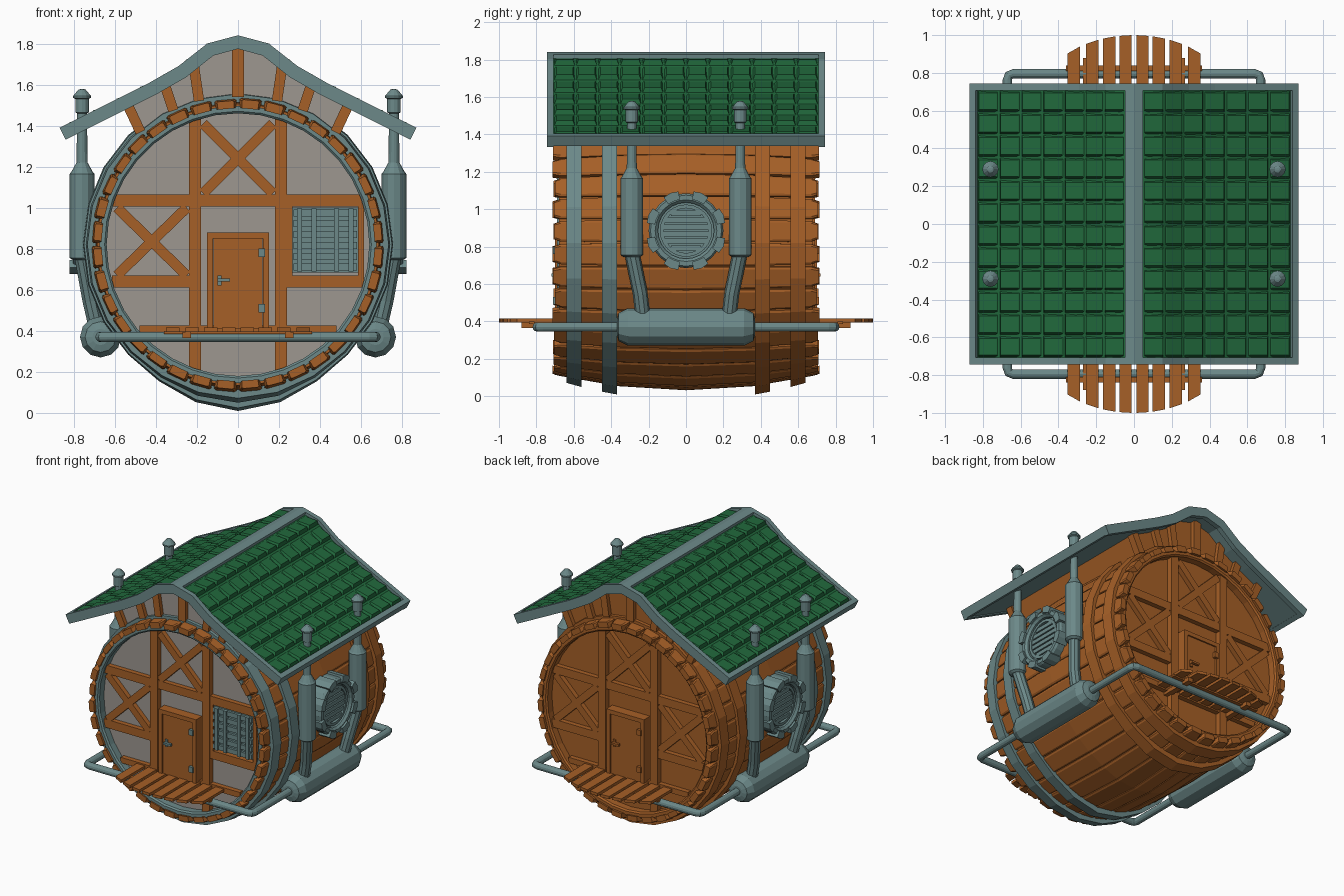
import bpy, bmesh, math, random
from mathutils import Matrix, Vector as V

if "Cube" in bpy.data.objects:
    bpy.data.objects.remove(bpy.data.objects["Cube"])

random.seed(4)
ZC = 0.82                       # height of the barrel axis
COL = {"metal": (0.15, 0.25, 0.25, 1), "wood": (0.38, 0.115, 0.02, 1),
       "tile": (0.015, 0.14, 0.045, 1), "plaster": (0.34, 0.31, 0.28, 1)}
MAT = {}
for k, c in COL.items():
    MAT[k] = bpy.data.materials.new(k)
    MAT[k].diffuse_color = c


class Part:
    """Collects geometry for one named object."""
    def __init__(self, name, mat, M=Matrix()):
        self.bm, self.name, self.mat, self.M = bmesh.new(), name, mat, M

    def loft(self, rings, closed=False):
        R = [[self.bm.verts.new(p) for p in r] for r in rings]
        n = len(R[0])
        for a, b in zip(R, R[1:] + R[:1] if closed else R[1:]):
            for i in range(n):
                self.bm.faces.new((a[i], a[(i + 1) % n], b[(i + 1) % n], b[i]))
        if not closed:
            self.bm.faces.new(R[0])
            self.bm.faces.new(R[-1])

    def box(self, x0, x1, y0, y1, z0, z1):
        self.loft([[(x0, y0, z), (x1, y0, z), (x1, y1, z), (x0, y1, z)] for z in (z0, z1)])

    def beam(self, p, q, w, y0, y1):
        """Plank in the xz plane from p to q, between depths y0 and y1."""
        p, q = V(p), V(q)
        d = (q - p).normalized() * w / 2
        c = [(p.x - d.y, p.y + d.x), (p.x + d.y, p.y - d.x), (q.x + d.y, q.y - d.x), (q.x - d.y, q.y + d.x)]
        self.loft([[(x, y, z) for x, z in c] for y in (y0, y1)])

    def lathe(self, prof, at, axis, n=16, closed=False):
        T = Matrix.Translation(at) @ V(axis).to_track_quat('Z', 'Y').to_matrix().to_4x4()
        self.loft([[T @ V((r * math.cos(2 * math.pi * i / n), r * math.sin(2 * math.pi * i / n), h))
                    for i in range(n)] for r, h in prof], closed)

    def sweep(self, pts, r, up, n=10):
        pts, up, rings = [V(p) for p in pts], V(up), []
        for i, p in enumerate(pts):
            t = pts[min(i + 1, len(pts) - 1)] - pts[max(i - 1, 0)]
            s = t.cross(up).normalized()
            u = s.cross(t).normalized()
            rings.append([p + r * (math.cos(2 * math.pi * k / n) * s + math.sin(2 * math.pi * k / n) * u) for k in range(n)])
        self.loft(rings)

    def done(self):
        self.bm.transform(self.M)
        bmesh.ops.recalc_face_normals(self.bm, faces=self.bm.faces[:])
        me = bpy.data.meshes.new(self.name)
        self.bm.to_mesh(me)
        me.materials.append(MAT[self.mat])
        bpy.context.collection.objects.link(bpy.data.objects.new(self.name, me))


def rad(y, a, sag=0.045):
    u = (y / 0.71) ** 2
    return 0.745 - 0.04 * u + sag * (1 - u) * max(0, -math.sin(a)) ** 10


def pol(y, a, r):
    return (r * math.cos(a), y, ZC + r * math.sin(a))


# Barrel: inner shell and bulging staves
shell = Part("barrel_shell", "wood")
shell.lathe([(rad(y, 0) - 0.022, y) for y in (-.68, -.36, 0, .36, .68)] +
            [(rad(y, 0) - 0.06, y) for y in (.68, 0, -.68)], (0, 0, ZC), (0, 1, 0), 36, True)
shell.done()
staves = Part("barrel_staves", "wood")
N = 36
for i in range(N):
    a, e = 2 * math.pi * (i + 0.5) / N, random.uniform(0.70, 0.715)
    rings, lift = [], random.uniform(-0.004, 0.004)
    for y, f in ((-e, .68), (-.67, .88), (-.36, .95), (0, .97), (.36, .95), (.67, .88), (e, .68)):
        w = f * math.pi / N
        rings.append([pol(y, a + s * w, rad(y, a + s * w) + d) for s, d in
                      ((-1, -.04), (1, -.04), (1, lift - .006), (.8, lift), (-.8, lift), (-1, lift - .006))])
    staves.loft(rings)
staves.done()

# Hoops: metal at the front, wood at the back
for tag, mat, s in (("front", "metal", -1), ("back", "wood", 1)):
    hoops = Part(tag + "_hoops", mat)
    for c in (0.41, 0.6):
        y0, y1 = s * (c - 0.04), s * (c + 0.04)
        rings = []
        for i in range(24):
            a = 2 * math.pi * i / 24
            rings.append([pol(y, a, rad(y, a, .075) + d) for y, d in
                          ((y0, -.02), (y1, -.02), (y1, .022), (y0, .022))])
        hoops.loft(rings, True)
    hoops.done()

# Roof profile helper: t runs down the slope, d goes inward from the top outline
RP = [V(p) for p in ((0, 1.84), (.15, 1.80), (.29, 1.69), (.43, 1.61), (.87, 1.39))]
RT = [0]
for p, q in zip(RP, RP[1:]):
    RT.append(RT[-1] + (q - p).length)
seg = [V((-(q - p).y, (q - p).x)).normalized() for p, q in zip(RP, RP[1:])]
RN = [V((0, 1))] + [(a + b).normalized() for a, b in zip(seg, seg[1:])] + [seg[-1]]


def roof(t, d):
    i = max(k for k in range(4) if RT[k] <= t + 1e-6)
    f = (t - RT[i]) / (RT[i + 1] - RT[i])
    return RP[i].lerp(RP[i + 1], f) - RN[i].lerp(RN[i + 1], f) * d


def strip(part, s, t0, t1, y0, y1, d0, d1):
    rings = []
    for t in [t0] + [k for k in RT if t0 + .001 < k < t1 - .001] + [t1]:
        a, b = roof(t, d0), roof(t, d1)
        rings.append([(s * a.x, y0, a.y), (s * a.x, y1, a.y), (s * b.x, y1, b.y), (s * b.x, y0, b.y)])
    part.loft(rings)


# Roof: slab, rims, ridge, eaves and tiles
frame, tiles = Part("roof_frame", "metal"), Part("roof_tiles", "tile")
L = RT[-1]
rows, cols = 7, 12
for s in (-1, 1):
    strip(frame, s, 0, L, -.73, .73, .03, .058)
    strip(frame, s, 0, L, -.743, -.708, 0, .066)
    strip(frame, s, 0, L, .708, .743, 0, .066)
    strip(frame, s, 0, .05, -.72, .72, 0, .05)
    strip(frame, s, L - .035, L, -.72, .72, 0, .06)
    strip(tiles, s, .04, L - .03, -.71, .71, .022, .04)
    dt, dy = (L - .085) / rows, 1.416 / cols
    for r in range(rows):
        for c in range(cols):
            t0, y0 = .05 + r * dt, -.708 + c * dy
            t1, y1 = t0 + dt, y0 + dy
            lo = [(t0, y0, .03), (t1, y0, .03), (t1, y1, .03), (t0, y1, .03)]
            hi = [(t0 + .015, y0 + .015, .018), (t1 - .02, y0 + .015, -.002),
                  (t1 - .02, y1 - .015, -.002), (t0 + .015, y1 - .015, .018)]
            tiles.loft([[(s * roof(t, d).x, y, roof(t, d).y) for t, y, d in q] for q in (lo, hi)])
frame.done()
tiles.done()


def under(x):
    """Height of the roof underside at x."""
    for p, q in zip(RP, RP[1:]):
        if abs(x) <= q.x:
            return p.y + (q.y - p.y) * (abs(x) - p.x) / (q.x - p.x) - .055


def gable(part, y0, y1):
    rings = []
    for i in range(-12, 13):
        xb = .48 * i / 12
        xt, zb = xb * 1.14, ZC + math.sqrt(.72 ** 2 - xb * xb)
        rings.append([(xb, y0, zb), (xt, y0, under(xt)), (xt, y1, under(xt)), (xb, y1, zb)])
    part.loft(rings)


attic = Part("attic", "wood")
gable(attic, -.58, .58)
attic.done()

# Both end faces; the back one is all wood with a cross instead of the window
for tag, M, metal, plaster in (("front", Matrix(), "metal", "plaster"),
                               ("back", Matrix.Rotation(math.pi, 4, 'Z'), "wood", "wood")):
    front = tag == "front"
    wall = Part(tag + "_wall", plaster, M)
    wall.lathe([(.67, -.63), (.67, -.59)], (0, 0, ZC), (0, 1, 0), 36)
    gable(wall, -.62, -.58)
    wall.done()
    rim = Part(tag + "_rim", metal, M)
    rim.lathe([(.64, -.60), (.64, -.68), (.65, -.69), (.675, -.69), (.675, -.60)], (0, 0, ZC), (0, 1, 0), 36, True)
    rim.done()
    tim = Part(tag + "_timbers", "wood", M)
    Y = (-.665, -.62)
    for s in (-1, 1):
        tim.beam((s * .21, .20), (s * .21, 1.44), .06, -.67, -.62)
        tim.beam((s * .24, .64), (s * .615, .64), .06, *Y)
        tim.beam((-s * .17, 1.07), (s * .17, 1.41), .05, *Y)
        if s < 0 or not front:
            tim.beam((s * .25, .67), (s * .59, 1.0), .05, *Y)
            tim.beam((s * .25, 1.0), (s * .59, .67), .05, *Y)
        for xb in (.19, .315, .475):
            xt = xb * 1.14
            tim.beam((s * xb, ZC + math.sqrt(.725 ** 2 - xb * xb)), (s * xt, under(xt) + .01), .05, -.65, -.6)
    tim.beam((0, 1.54), (0, 1.79), .06, -.65, -.6)
    tim.beam((-.61, 1.035), (.61, 1.035), .06, *Y)
    tim.beam((-.48, .405), (.48, .405), .04, *Y)
    if front:
        for b in (((.25, .66), (.25, 1.02)), ((.60, .66), (.60, 1.02))):
            tim.beam(*b, .03, *Y)
    tim.done()
    door = Part(tag + "_door", "wood", M)
    door.box(-.12, .12, -.69, -.62, .41, .86)
    for x in (-.1375, .1375):
        door.box(x - .0145, x + .0145, -.70, -.62, .41, .88)
    door.box(-.152, .152, -.70, -.62, .85, .88)
    door.done()
    fit = Part(tag + "_door_fittings", metal, M)
    fit.box(-.10, -.08, -.70, -.68, .62, .67)
    fit.box(-.10, -.04, -.72, -.70, .64, .655)
    for z in (.51, .78):
        fit.box(.10, .132, -.712, -.68, z - .02, z + .02)
    fit.done()
    if front:
        win = Part("window_shutter", "metal", M)
        win.box(.265, .585, -.655, -.62, .685, 1.0)
        for i in range(6):
            z = .71 + i * .053
            win.box(.27, .58, -.672, -.65, z - .017, z + .017)
        for x in (.30, .37, .48, .55):
            win.box(x - .012, x + .012, -.682, -.65, .69, .995)
        win.done()
    deck = Part(tag + "_deck", "wood", M)
    for s in (-1, 1):
        for x in (.045, .132, .222, .318):
            e = [-.68 - .32 * math.sqrt(1 - (u / .49) ** 2) for u in (x - .033, x + .033)]
            deck.loft([[(s * (x - .033), -.63, z), (s * (x + .033), -.63, z), (s * (x + .033), e[1], z),
                        (s * (x - .033), e[0], z)] for z in (.395, .415)])
        deck.box(s * .25 - .02, s * .25 + .02, -.88, -.63, .365, .394)
    deck.box(-.36, .36, -.84, -.81, .385, .40)
    deck.done()
    # Pipe wrapping around this end, joining the two tanks
    pipe = Part(tag + "_pipe", "metal", M)
    half = [(.67, -.34, .37), (.67, -.765, .37), (.662, -.787, .37), (.64, -.795, .37)]
    pipe.sweep(half + [(-x, y, z) for x, y, z in half[::-1]], .025, (0, 0, 1), 12)
    pipe.done()

# Sides: tank, exhaust stacks and porthole
for tag, s in (("right", 1), ("left", -1)):
    M = Matrix.Diagonal((s, 1, 1, 1))
    tank = Part(tag + "_tank", "metal", M)
    tank.lathe([(.04, -.37), (.075, -.36), (.1, -.31), (.1, .31), (.075, .36), (.04, .37)], (.67, 0, .37), (0, 1, 0), 12)
    tank.done()
    st = Part(tag + "_stacks", "metal", M)
    for y in (-1, 1):
        st.sweep([(.69, y * .23, .42), (.72, y * .245, .55), (.76, y * .29, .77)], .04, (1, 0, 0))
        st.lathe([(.045, .745), (.06, .755), (.06, 1.165), (.052, 1.175), (.027, 1.22), (.024, 1.46), (.033, 1.465),
                  (.033, 1.53), (.043, 1.535), (.043, 1.545), (.018, 1.575), (.008, 1.578)], (.76, y * .29, 0), (0, 0, 1), 12)
    st.done()
    port = Part(tag + "_porthole", "metal", M)
    c = V((0, 0, .885))
    port.lathe([(.15, .66), (.15, .79), (.165, .805), (.19, .805), (.20, .79), (.20, .66)], c, (1, 0, 0), 24, True)
    port.lathe([(.155, .68), (.155, .765)], c, (1, 0, 0), 24)
    port.lathe([(.12, .75), (.12, .785), (.14, .785), (.14, .75)], c, (1, 0, 0), 24, True)
    for i in range(8):
        a = math.pi * (i + .5) / 4
        port.loft([[(x, r * math.cos(a + k), c.z + r * math.sin(a + k)) for r, k in
                    ((.17, -.2), (.213, -.2), (.218, 0), (.213, .2), (.17, .2), (.17, 0))] for x in (.68, .82)])
    for i in range(6):
        z = (i - 2.5) * .037
        w = math.sqrt(.122 ** 2 - z * z)
        port.box(.75, .78, -w, w, c.z + z - .014, c.z + z + .014)
    port.done()

for m in bpy.data.materials:
    if m.users and not m.is_grease_pencil:
        m.use_nodes = True
        m.node_tree.nodes["Principled BSDF"].inputs["Base Color"].default_value = m.diffuse_color
